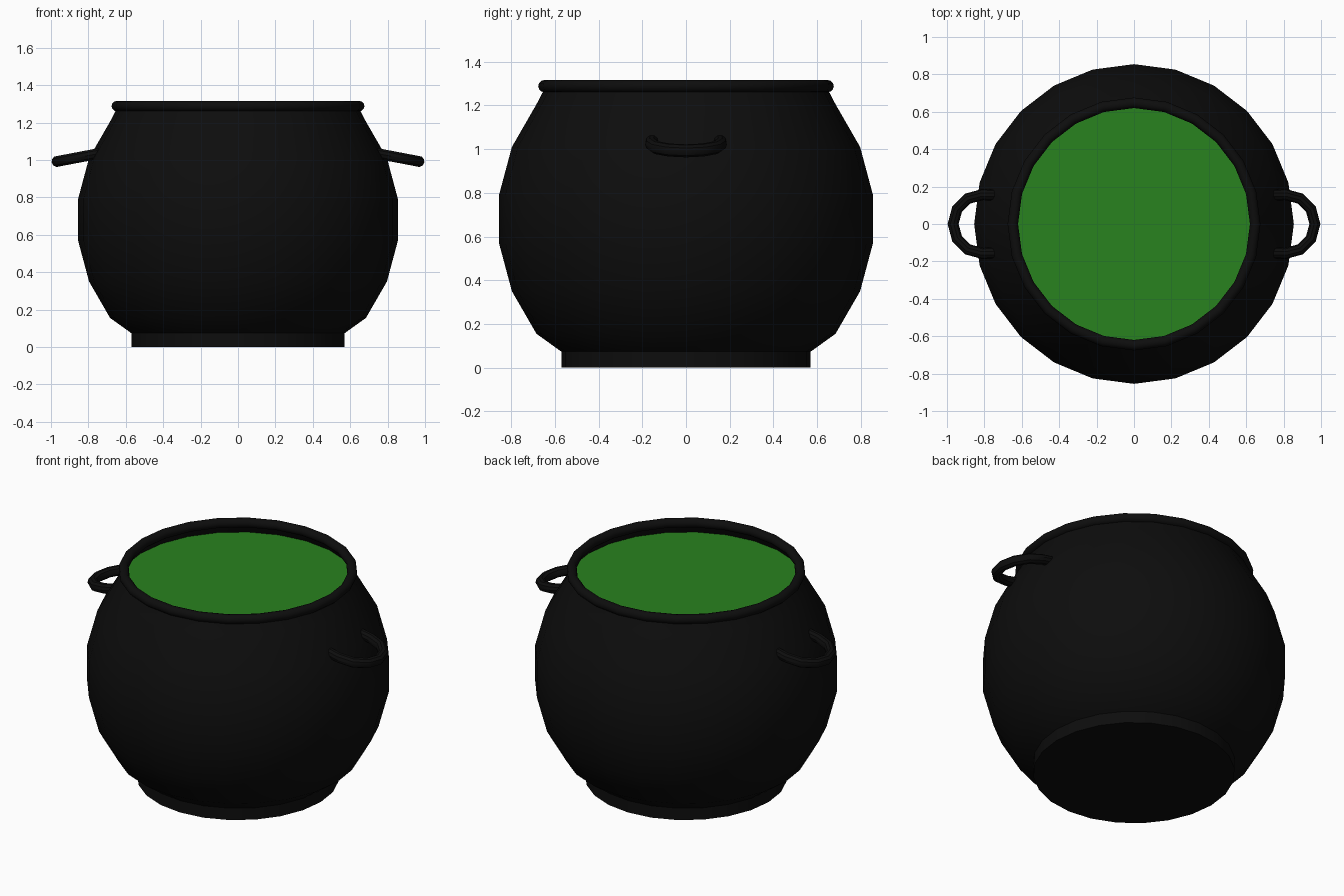
import bpy, bmesh, math

if "Cube" in bpy.data.objects:
    bpy.data.objects.remove(bpy.data.objects["Cube"])

SIDES = 24


def material(name, rgb):
    m = bpy.data.materials.new(name)
    m.diffuse_color = (*rgb, 1)
    m.use_nodes = True
    m.node_tree.nodes["Principled BSDF"].inputs["Base Color"].default_value = m.diffuse_color
    return m


iron = material("black_iron", (0.004, 0.004, 0.004))
green = material("green_liquid", (0.022, 0.223, 0.013))


def finish(obj, mat):
    obj.data.materials.append(mat)
    bpy.ops.object.select_all(action='DESELECT')
    obj.select_set(True)
    bpy.context.view_layer.objects.active = obj
    bpy.ops.object.shade_smooth_by_angle(angle=math.radians(35))


def lathe(name, profile, mat):
    """Revolve (radius, z) points around z."""
    bm = bmesh.new()
    verts = [bm.verts.new((r, 0, z)) for r, z in profile]
    edges = [bm.edges.new(p) for p in zip(verts, verts[1:])]
    bmesh.ops.spin(bm, geom=verts + edges, cent=(0, 0, 0), axis=(0, 0, 1),
                   angle=2 * math.pi, steps=SIDES, use_duplicate=False)
    bmesh.ops.remove_doubles(bm, verts=bm.verts, dist=1e-4)
    bmesh.ops.recalc_face_normals(bm, faces=bm.faces)
    me = bpy.data.meshes.new(name)
    bm.to_mesh(me)
    bm.free()
    obj = bpy.data.objects.new(name, me)
    bpy.context.collection.objects.link(obj)
    finish(obj, mat)
    return obj


# Pot body: a faceted sphere open at the top, sunk into the foot
R, MID = 0.862, 0.68
belly = [(R * math.cos(math.radians(a)), MID + R * math.sin(math.radians(a)))
         for a in (-37.5, -22.5, -7.5, 7.5, 22.5)]
lathe("pot_body", [(0.565, 0.07)] + belly + [(0.684, 1.205), (0.65, 1.27)], iron)

# Foot ring with flat underside
lathe("pot_foot", [(0, 0), (0.57, 0), (0.57, 0.075), (0.5, 0.075)], iron)

# Rolled rim
bpy.ops.mesh.primitive_torus_add(major_segments=SIDES, minor_segments=12,
                                 major_radius=0.648, minor_radius=0.028,
                                 location=(0, 0, 1.288))
rim = bpy.context.object
rim.name = "pot_rim"
finish(rim, iron)

# Liquid surface
bpy.ops.mesh.primitive_circle_add(vertices=SIDES, radius=0.672, fill_type='NGON',
                                  location=(0, 0, 1.217),
                                  rotation=(0, 0, math.pi / 2))
liquid = bpy.context.object
liquid.name = "liquid"
finish(liquid, green)


# Loop handles, drooping outwards
def handle(name, side):
    path = [(0.74, -0.155)]
    path += [(0.81 + 0.157 * math.cos(math.radians(a)),
              0.157 * math.sin(math.radians(a))) for a in range(-90, 91, 30)]
    path += [(0.74, 0.155)]
    cu = bpy.data.curves.new(name, 'CURVE')
    cu.dimensions = '3D'
    cu.bevel_depth = 0.03
    cu.bevel_resolution = 3
    cu.use_fill_caps = True
    sp = cu.splines.new('POLY')
    sp.points.add(len(path) - 1)
    for p, (x, y) in zip(sp.points, path):
        p.co = (side * x, side * y, 0.992 + (0.967 - x) * 0.19, 1)
    obj = bpy.data.objects.new(name, cu)
    bpy.context.collection.objects.link(obj)
    bpy.ops.object.select_all(action='DESELECT')
    obj.select_set(True)
    bpy.context.view_layer.objects.active = obj
    bpy.ops.object.convert(target='MESH')
    finish(bpy.context.object, iron)


handle("handle_right", 1)
handle("handle_left", -1)
